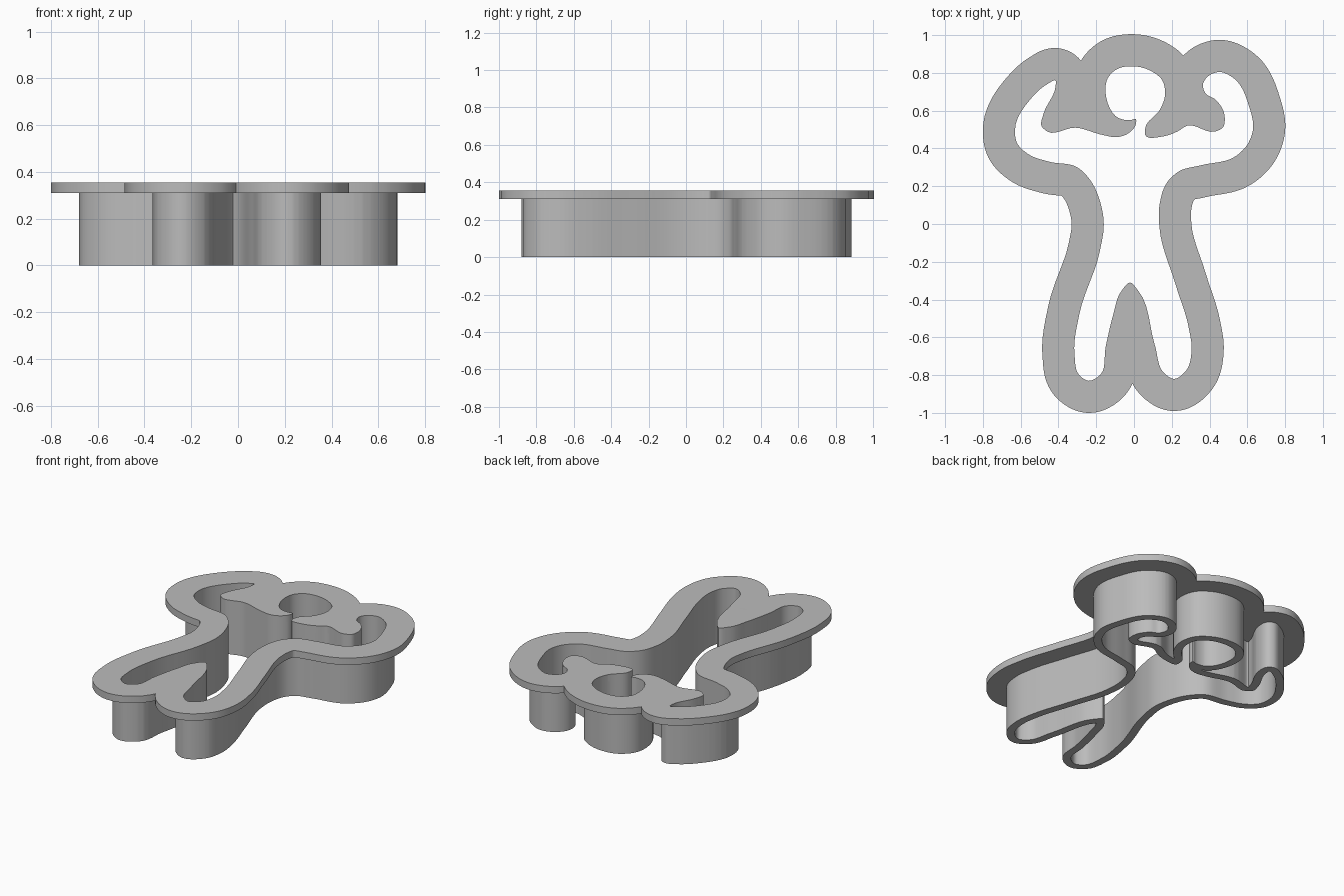
import bpy
import bmesh
import math
from mathutils import Vector
from mathutils.geometry import delaunay_2d_cdt, interpolate_bezier, intersect_point_line

if "Cube" in bpy.data.objects:
    bpy.data.objects.remove(bpy.data.objects["Cube"], do_unlink=True)

# Inner outline of the cutter in hundredths of a unit, body part by body part
right_leg = [(-2, -31), (-7, -36), (-11, -48), (-15, -65), (-18, -80), (-24, -83), (-29, -80),
             (-31.5, -69), (-29, -48), (-18, -14), (-16, 0), (-18, 12), (-23, 23)]
right_arm = [(-30, 30), (-45, 33), (-56, 37), (-62, 43), (-63, 50), (-54, 67), (-46, 74),
             (-41.5, 76), (-41.5, 73), (-48, 58), (-49, 52), (-46, 49)]
head = [(-31, 51), (-16, 47), (-9, 46), (-3, 48), (1, 53), (1, 55.5), (-2, 55), (-8, 56),
        (-15, 69), (-14, 77), (-9, 82), (-1, 83.5), (8, 81.5), (15, 76), (16.5, 69),
        (14, 61), (6, 51), (6, 47), (16, 46.5), (23, 49), (28, 52)]
left_arm = [(43, 49), (47, 51), (48, 57), (43, 66), (38, 69), (36.5, 74), (39, 78), (45, 80.5),
            (53, 77), (61, 62), (63, 50), (60, 42), (54, 36), (35, 31), (24, 28), (17.5, 22)]
left_leg = [(13.5, 10), (13.5, -2), (22, -32), (29, -55), (30.5, -67), (28, -77), (21, -82),
            (16, -79), (11, -64), (2, -35)]


def smooth_loop(points, steps=6):
    """Closed smooth curve through the points."""
    pts = [Vector(p) / 100 for p in points]
    n = len(pts)
    tangents = []
    for i in range(n):
        a, b = pts[i] - pts[i - 1], pts[(i + 1) % n] - pts[i]
        la, lb = a.length, b.length
        tangents.append((a / la * lb + b / lb * la) / (la + lb))
    loop = []
    for i in range(n):
        j = (i + 1) % n
        third = (pts[j] - pts[i]).length / 3
        arc = interpolate_bezier(pts[i], pts[i] + tangents[i] * third,
                                 pts[j] - tangents[j] * third, pts[j], steps + 1)
        loop += [p.to_2d() for p in arc[:-1]]
    return loop


def raw_offset(loop, r):
    """Parallel segments on the outer side, with arcs round the convex corners."""
    normals = []
    for i, p in enumerate(loop):
        d = (loop[(i + 1) % len(loop)] - p).normalized()
        normals.append(Vector((-d.y, d.x)))
    out = []
    for i, p in enumerate(loop):
        before, after = normals[i - 1], normals[i]
        a = math.atan2(before.y, before.x)
        turn = math.atan2(before.cross(after), before.dot(after))
        count = max(1, math.ceil(-turn / 0.15))
        for k in range(count + 1):
            t = a + turn * k / count
            out.append(p + r * Vector((math.cos(t), math.sin(t))))
    return out


def is_inside(c, loop):
    hit = False
    for p, q in zip(loop, loop[1:] + loop[:1]):
        if (p.y > c.y) != (q.y > c.y) and c.x < p.x + (c.y - p.y) / (q.y - p.y) * (q.x - p.x):
            hit = not hit
    return hit


def is_near(c, loop, r):
    for p, q in zip(loop, loop[1:] + loop[:1]):
        if (c - p).length > r * 2:
            continue
        t = min(1, max(0, intersect_point_line(c, p, q)[1]))
        if (c - p.lerp(q, t)).length < r:
            return True
    return False


def ring(n, start):
    return [(start + i, start + (i + 1) % n) for i in range(n)]


def make_band(name, loop, width, z0, z1, material):
    """Solid band of even width that follows the outside of the loop."""
    outer = raw_offset(loop, width)
    edges = ring(len(loop), 0) + ring(len(outer), len(loop))
    flat = delaunay_2d_cdt(loop + outer, edges, [], 0, 1e-5)
    coords, tris = flat[0], flat[2]
    bm = bmesh.new()
    verts = [bm.verts.new((v.x, v.y, z0)) for v in coords]
    for tri in tris:
        c = sum((coords[i] for i in tri), Vector((0, 0))) / len(tri)
        if is_near(c, loop, width - 1e-6) and not is_inside(c, loop):
            bm.faces.new([verts[i] for i in tri])
    bmesh.ops.delete(bm, geom=[v for v in bm.verts if not v.link_faces], context='VERTS')
    result = bmesh.ops.extrude_face_region(bm, geom=bm.faces[:], use_keep_orig=True)
    top = [g for g in result["geom"] if isinstance(g, bmesh.types.BMVert)]
    bmesh.ops.translate(bm, verts=top, vec=(0, 0, z1 - z0))
    bmesh.ops.recalc_face_normals(bm, faces=bm.faces[:])
    mesh = bpy.data.meshes.new(name)
    bm.to_mesh(mesh)
    bm.free()
    mesh.materials.append(material)
    obj = bpy.data.objects.new(name, mesh)
    bpy.context.collection.objects.link(obj)
    bpy.ops.object.select_all(action='DESELECT')
    obj.select_set(True)
    bpy.context.view_layer.objects.active = obj
    bpy.ops.object.shade_smooth_by_angle(angle=math.radians(30))
    return obj


grey = bpy.data.materials.new("plain_grey")
grey.use_nodes = True
colour = (0.5, 0.5, 0.5, 1)
grey.diffuse_color = colour
grey.node_tree.nodes["Principled BSDF"].inputs["Base Color"].default_value = colour

outline = smooth_loop(right_leg + right_arm + head + left_arm + left_leg)

# Thin cutting wall below, wide grip flange on top
make_band("cutting_wall", outline, 0.05, 0, 0.31, grey)
make_band("top_flange", outline, 0.17, 0.31, 0.355, grey)
